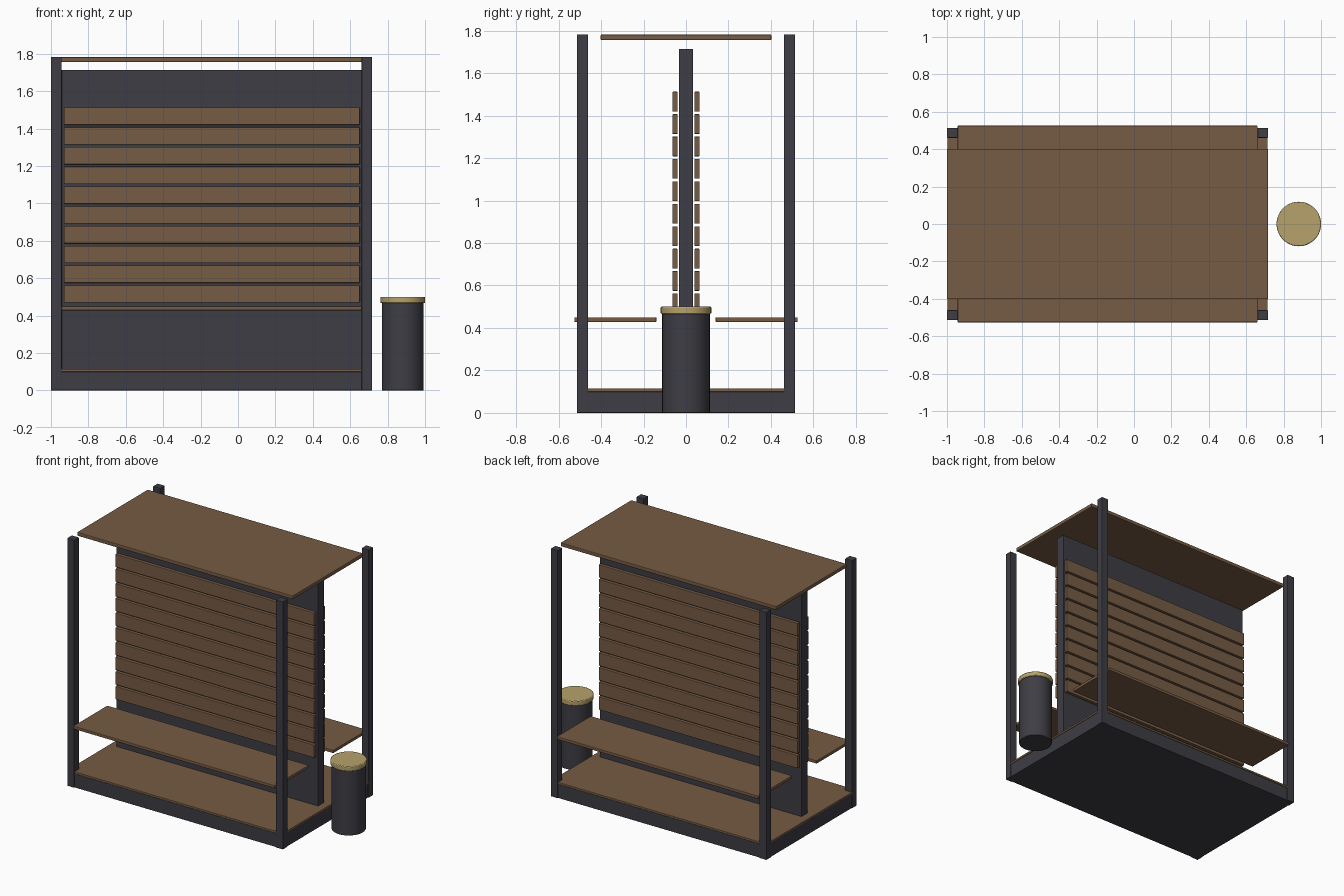
import bpy, math

if "Cube" in bpy.data.objects:
    bpy.data.objects.remove(bpy.data.objects["Cube"])


def material(name, rgb):
    m = bpy.data.materials.new(name)
    m.diffuse_color = (*rgb, 1)
    m.use_nodes = True
    m.node_tree.nodes["Principled BSDF"].inputs["Base Color"].default_value = m.diffuse_color
    return m


WOOD = material("brown_wood", (0.18, 0.105, 0.058))
METAL = material("dark_metal", (0.047, 0.047, 0.058))
BRASS = material("tan_lid", (0.47, 0.36, 0.145))


def finish(ob, name, mat, bevel):
    ob.name = name
    ob.data.materials.append(mat)
    if bevel:
        mod = ob.modifiers.new("soft_edges", 'BEVEL')
        mod.width = bevel
        mod.segments = 2
        mod.limit_method = 'ANGLE'
    return ob


def box(name, mat, x, y, z, bevel=0.003):
    bpy.ops.mesh.primitive_cube_add(size=1)
    ob = bpy.context.object
    for v in ob.data.vertices:
        v.co = [(a + b) / 2 + c * (b - a) for (a, b), c in zip((x, y, z), v.co)]
    return finish(ob, name, mat, bevel)


def cylinder(name, mat, x, r, z0, z1, bevel):
    bpy.ops.mesh.primitive_cylinder_add(vertices=64, radius=r, depth=z1 - z0,
                                        location=(x, 0, (z0 + z1) / 2))
    ob = finish(bpy.context.object, name, mat, bevel)
    bpy.ops.object.shade_smooth_by_angle(angle=math.radians(40))
    return ob


X0, X1 = -1.0, 0.717          # outer frame
I0, I1 = -0.943, 0.661        # between the posts

# base plinth, floor deck and roof board
box("base", METAL, (X0 + 0.004, X1 - 0.004), (-0.509, 0.509), (0, 0.1))
box("floor_deck", WOOD, (X0 + 0.002, X1 - 0.002), (-0.511, 0.511), (0.1, 0.115))
box("roof_board", WOOD, (X0, X1), (-0.402, 0.402), (1.755, 1.782), 0.005)

# central partition
box("partition", METAL, (I0, I1), (-0.034, 0.034), (0.1, 1.714))


def span(s, a, b):
    return tuple(sorted((s * a, s * b)))


for side, s in (("front", -1), ("back", 1)):
    # corner posts
    for end, x in (("left", (X0, I0)), ("right", (I1, X1))):
        box(f"{side}_{end}_post", METAL, x, span(s, 0.461, 0.514), (0, 1.782))
    # shelf bench
    box(f"{side}_bench", WOOD, (I0, I1), span(s, 0.139, 0.526), (0.428, 0.45), 0.004)
    # slatted backrest
    for i in range(10):
        z = 0.469 + i * 0.1056
        box(f"{side}_slat_{i + 1}", WOOD, (-0.931, 0.651),
            span(s, 0.039, 0.064), (z, z + 0.093))

# waste bin
cylinder("bin_body", METAL, 0.881, 0.112, 0, 0.468, 0.003)
cylinder("bin_lid", BRASS, 0.881, 0.119, 0.466, 0.5, 0.005)
